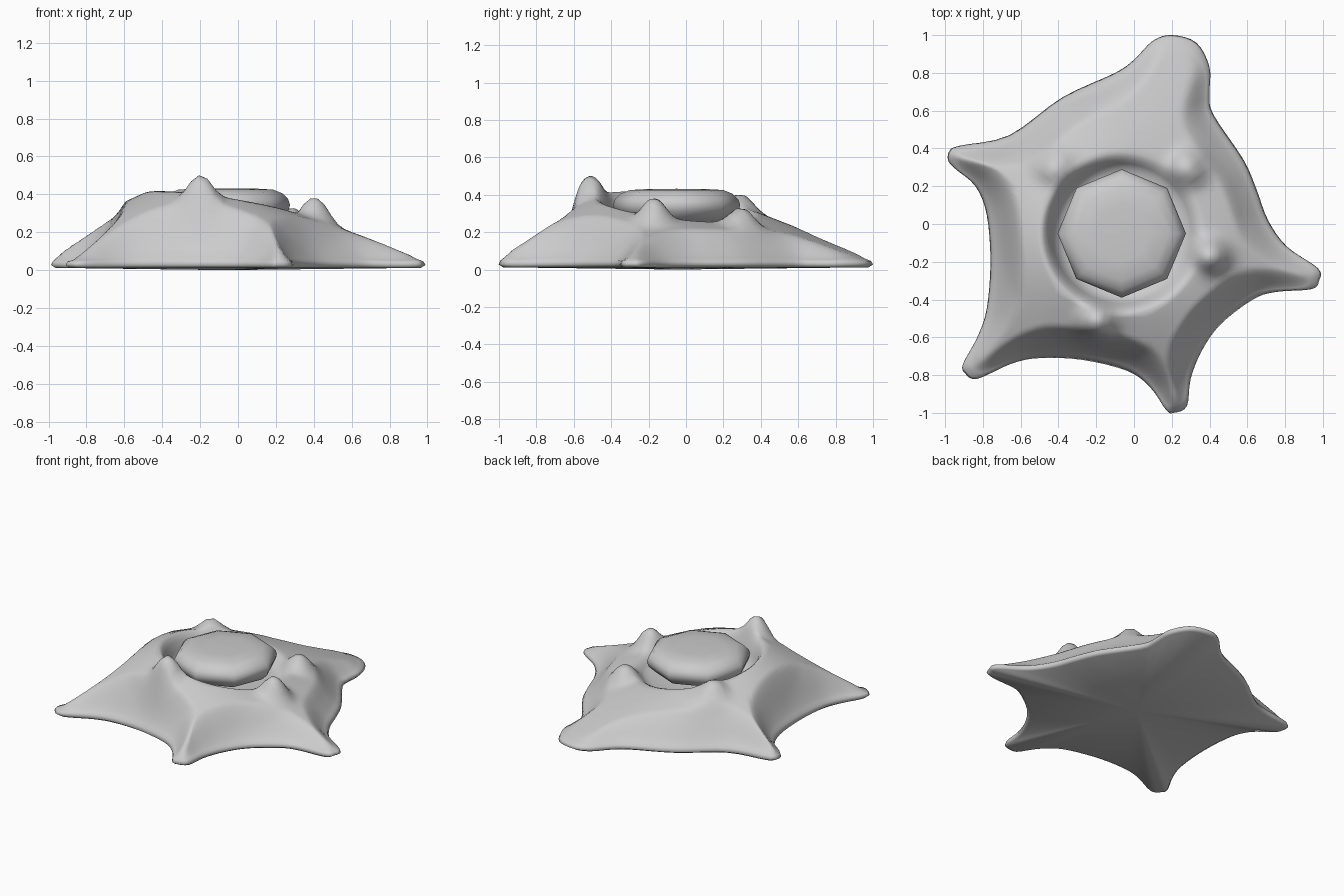
import bpy, bmesh
from math import cos, sin, pi, atan2, exp, hypot, radians
from mathutils import Vector, kdtree

if "Cube" in bpy.data.objects:
    bpy.data.objects.remove(bpy.data.objects["Cube"])

CX, CY = -0.065, -0.05          # crater centre

# Footprint of the five-armed body, counter-clockwise
OUTLINE = [(.2, 1), (.1, .97), (0, .87), (-.1, .8), (-.38, .67), (-.66, .47),
           (-.92, .415), (-.975, .39), (-.985, .34), (-.95, .295), (-.84, .2), (-.78, .05),
           (-.76, -.2), (-.78, -.45), (-.83, -.6), (-.905, -.74), (-.895, -.79), (-.83, -.82),
           (-.65, -.74), (-.5, -.71), (-.27, -.72), (-.03, -.78), (.09, -.87),
           (.17, -.985), (.21, -1), (.28, -.965), (.3, -.82), (.36, -.67), (.46, -.53),
           (.63, -.4), (.75, -.36), (.94, -.345), (.98, -.3), (.975, -.235), (.81, -.12),
           (.71, .02), (.65, .18), (.58, .34), (.42, .58), (.4, .69), (.4, .83), (.33, .96)]

# Knobs around the crater: x, y, added height
KNOBS = [(-.2, -.53, .125), (.415, -.17, .115), (.29, .3, .09), (-.425, .31, .075)]


def closed_spline(pts, steps):
    out, n = [], len(pts)
    for i in range(n):
        a, b, c, d = (Vector(pts[(i + k) % n]) for k in (-1, 0, 1, 2))
        for s in range(steps):
            t = s / steps
            out.append(.5 * (2 * b + (c - a) * t + (2 * a - 5 * b + 4 * c - d) * t * t
                             + (3 * b - a - 3 * c + d) * t ** 3))
    return out


def loft(name, rings, first, last, angle):
    """Skin closed rings and close both ends with a fan to a pole."""
    bm = bmesh.new()
    rows = [[bm.verts.new(p) for p in r] for r in rings]
    n = len(rows[0])
    for r0, r1 in zip(rows, rows[1:]):
        for i in range(n):
            j = (i + 1) % n
            bm.faces.new((r0[i], r0[j], r1[j], r1[i]))
    for row, pole in ((rows[0], first), (rows[-1], last)):
        v = bm.verts.new(pole)
        for i in range(n):
            bm.faces.new((row[i], row[(i + 1) % n], v))
    bmesh.ops.recalc_face_normals(bm, faces=bm.faces)
    me = bpy.data.meshes.new(name)
    bm.to_mesh(me)
    bm.free()
    ob = bpy.data.objects.new(name, me)
    bpy.context.collection.objects.link(ob)
    bpy.ops.object.select_all(action='DESELECT')
    ob.select_set(True)
    bpy.context.view_layer.objects.active = ob
    bpy.ops.object.shade_smooth_by_angle(angle=radians(angle))
    return ob


def knobs(x, y):
    return sum(h * exp(-(hypot(x - kx, y - ky) / .085) ** 2.4) for kx, ky, h in KNOBS)


# Lookup for the distance from any point to the footprint edge
fine = closed_spline(OUTLINE, 16)
tree = kdtree.KDTree(len(fine))
for i, p in enumerate(fine):
    tree.insert((p.x, p.y, 0), i)
tree.balance()

# Body: underside, thin lip, flared slope up to the tilted rim, then the crater
EDGE, RIM_R, FLOOR, STEPS = .045, .43, .2, 18
CRATER = [(.41, .93), (.39, .78), (.37, .5), (.35, .22), (.31, .05), (.2, 0)]


def slope(x, y, r, rim):
    u = max(0, min(1, (r - RIM_R) / .66))
    height = (rim - EDGE) * (1 - u ** 1.12)
    width = min(.17, max(.07, .17 - .26 * (r - .65)))
    c = min(1, tree.find((x, y, 0))[2] / width)
    return EDGE + height * (.35 * c + .65 * c * c * (3 - 2 * c))


rings = [[] for _ in range(3 + STEPS + len(CRATER))]
for p in closed_spline(OUTLINE, 4):
    dx, dy = p.x - CX, p.y - CY
    a, length = atan2(dy, dx), hypot(dx, dy)
    rim = .335 + .082 * cos(a - radians(215))
    col = []

    def at(r):
        return CX + r * cos(a), CY + r * sin(a)

    col.append((*at(length - .025), .012))
    col.append((*at(length), .027))
    for k in range(STEPS + 1):
        r = length - .012 + (RIM_R - length + .012) * k / STEPS
        x, y = at(r)
        col.append((x, y, slope(x, y, r, rim) + knobs(x, y)))
    for r, f in CRATER:
        x, y = at(r)
        col.append((x, y, FLOOR + (rim - FLOOR) * f + knobs(x, y)))
    for ring, v in zip(rings, col):
        ring.append(v)
loft("star_body", rings, (CX, CY, 0), (CX, CY, FLOOR), 110)

# Eight-sided cushion sitting in the crater
PROFILE = [(.2, .235), (.29, .27), (.33, .31), (.34, .345), (.33, .375), (.3, .405),
           (.25, .425), (.15, .431)]
rings = [[(CX + r * cos(i * pi / 4), CY + r * sin(i * pi / 4), z) for i in range(8)]
         for r, z in PROFILE]
loft("crater_cushion", rings, (CX, CY, .22), (CX, CY, .432), 50)
